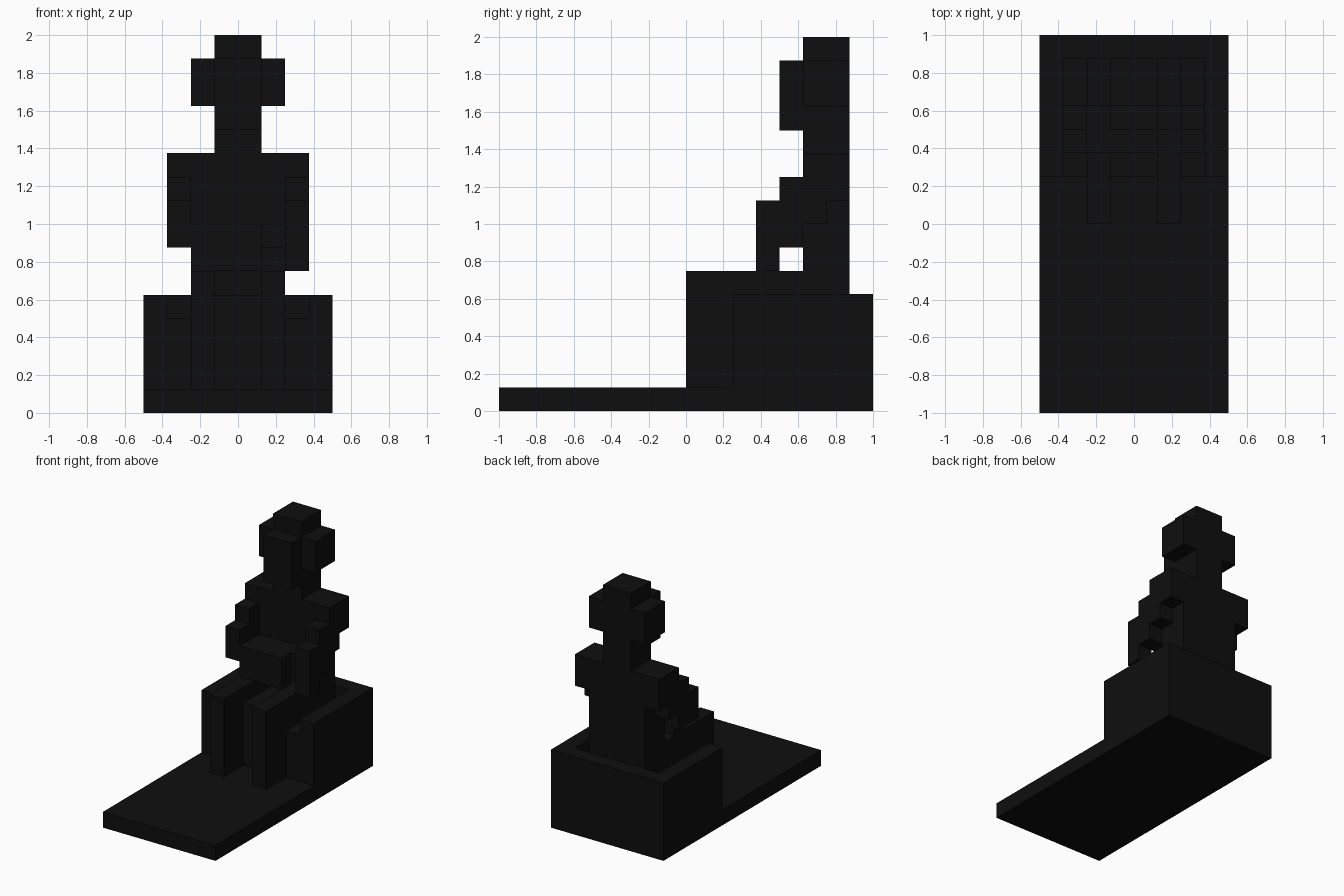
import bpy, bmesh
from mathutils import Vector

if "Cube" in bpy.data.objects:
    bpy.data.objects.remove(bpy.data.objects["Cube"], do_unlink=True)

U = 0.125                       # one block
ORIGIN = Vector((-0.5, -1.0, 0.0))

stone = bpy.data.materials.new("black_stone")
stone.use_nodes = True
COLOR = (0.0045, 0.0045, 0.0045, 1)
stone.diffuse_color = COLOR
stone.node_tree.nodes["Principled BSDF"].inputs["Base Color"].default_value = COLOR


def blocks(name, *boxes):
    """One object from boxes given as (x0, x1, y0, y1, z0, z1) in block units."""
    bm = bmesh.new()
    for x0, x1, y0, y1, z0, z1 in boxes:
        lo, hi = Vector((x0, y0, z0)), Vector((x1, y1, z1))
        verts = bmesh.ops.create_cube(bm, size=1)["verts"]
        for v in verts:
            v.co = ORIGIN + U * Vector([(lo[a] + hi[a]) / 2 + v.co[a] * (hi[a] - lo[a])
                                        for a in range(3)])
    mesh = bpy.data.meshes.new(name)
    bm.to_mesh(mesh)
    bm.free()
    mesh.materials.append(stone)
    obj = bpy.data.objects.new(name, mesh)
    bpy.context.collection.objects.link(obj)
    return obj


def mirror(box):
    x0, x1, *rest = box
    return (8 - x1, 8 - x0, *rest)


# Ground slab and chair
blocks("base_slab", (0, 8, 0, 16, 0, 1))
blocks("chair_seat", (1, 7, 10, 15, 1, 4))
side = (7, 8, 10, 16, 1, 5)
blocks("chair_left_side", side)
blocks("chair_right_side", mirror(side))
blocks("chair_back", (1, 7, 15, 16, 1, 5))

# Legs with thighs, and the lower lap between them
shin, thigh = (5, 6, 8, 10, 1, 6), (5, 6, 10, 13, 4, 6)
blocks("left_leg", shin, thigh)
blocks("right_leg", mirror(shin), mirror(thigh))
blocks("lap", (3, 5, 10, 13, 4, 5))

# Torso, neck and head
blocks("torso", (2, 6, 13, 15, 4, 11))
blocks("neck", (3, 5, 13, 15, 11, 13))
blocks("head", (3, 5, 13, 15, 13, 16))
blocks("hair_left", (5, 6, 13, 15, 13, 15))
blocks("hair_right", (2, 3, 13, 15, 13, 15))
blocks("face", (3, 5, 12, 13, 12, 15))

# Arms step forward and down from the shoulders
arm = [(6, 7, 13 - n, 15 - n, 9 - n, 11 - n) for n in range(3)]
blocks("left_arm", *arm)
blocks("right_arm", *map(mirror, arm))
blocks("left_hand", (6, 7, 11, 12, 6, 7))
blocks("forearms", (2, 6, 12, 13, 7, 8))
blocks("held_book", (2, 5, 11, 12, 6, 8))
